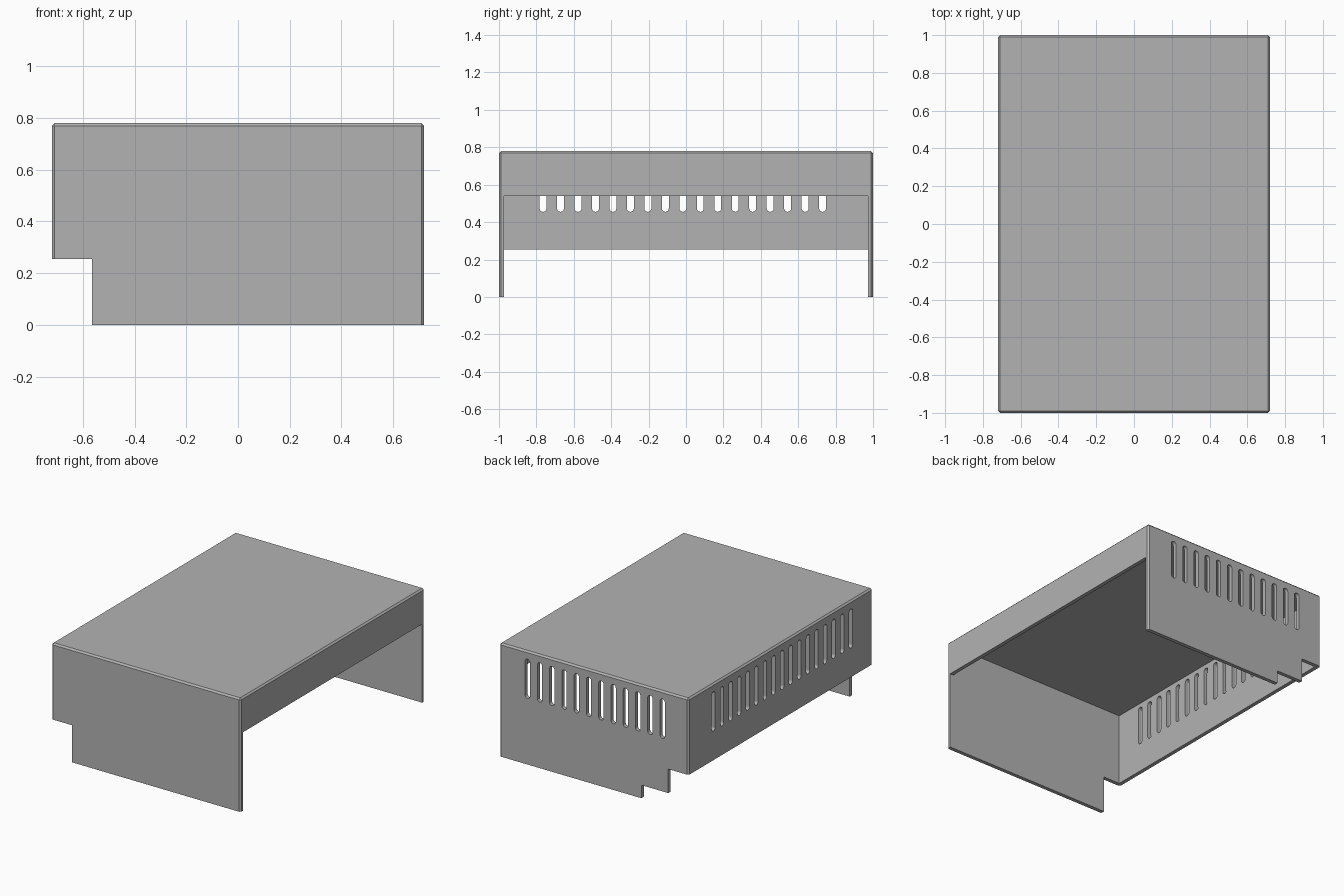
import bpy, bmesh, math
from mathutils import Matrix, Vector

if "Cube" in bpy.data.objects:
    bpy.data.objects.remove(bpy.data.objects["Cube"])

HX, HY, H = 0.72, 1.0, 0.78      # half width, half depth, height
WALL, BEND = 0.027, 0.011        # sheet thickness, outer bend chamfer
SLOT_LOW, SLOT_HIGH, SLOT_R = 0.455, 0.725, 0.0185
PITCH = 0.0934

grey = bpy.data.materials.new("sheet grey")
grey.diffuse_color = (0.45, 0.45, 0.45, 1)
grey.use_nodes = True
grey.node_tree.nodes["Principled BSDF"].inputs["Base Color"].default_value = grey.diffuse_color


def add_box(bm, lo, hi):
    lo, hi = Vector(lo), Vector(hi)
    mat = Matrix.Translation((lo + hi) / 2) @ Matrix.Diagonal((*(hi - lo), 1))
    bmesh.ops.create_cube(bm, size=1, matrix=mat)


def add_slot(bm, centre, along, normal):
    """Upright round-ended prism passing through a wall."""
    outline = []
    for zc, start in ((SLOT_HIGH - SLOT_R, 0), (SLOT_LOW + SLOT_R, math.pi)):
        for i in range(9):
            a = start + math.pi * i / 8
            outline.append(centre + along * SLOT_R * math.cos(a)
                           + Vector((0, 0, zc + SLOT_R * math.sin(a))))
    face = bm.faces.new([bm.verts.new(p - normal * 0.06) for p in outline])
    ext = bmesh.ops.extrude_face_region(bm, geom=[face])
    moved = [v for v in ext["geom"] if isinstance(v, bmesh.types.BMVert)]
    bmesh.ops.translate(bm, verts=moved, vec=normal * 0.12)


def finish(bm, name):
    bmesh.ops.recalc_face_normals(bm, faces=bm.faces)
    mesh = bpy.data.meshes.new(name)
    bm.to_mesh(mesh)
    bm.free()
    mesh.materials.append(grey)
    obj = bpy.data.objects.new(name, mesh)
    bpy.context.collection.objects.link(obj)
    return obj


def cut(target, bm):
    """Subtract a cutter mesh from the target, then discard the cutter."""
    cutter = finish(bm, "cutter")
    cutter.hide_render = True
    mod = target.modifiers.new("cut", "BOOLEAN")
    mod.operation, mod.solver, mod.object = "DIFFERENCE", "EXACT", cutter
    bpy.context.view_layer.objects.active = target
    bpy.ops.object.modifier_apply(modifier=mod.name)
    bpy.data.objects.remove(cutter)


# Outer block with chamfered bends on the top and the four corners
bm = bmesh.new()
add_box(bm, (-HX, -HY, 0), (HX, HY, H))
bends = [e for e in bm.edges if max(v.co.z for v in e.verts) > 0.1]
bmesh.ops.bevel(bm, geom=bends, offset=BEND, segments=1, affect="EDGES")
cover = finish(bm, "folded_cover")

boxes = [
    # hollow interior
    ((-HX + WALL, -HY + WALL, -1), (HX - WALL, HY - WALL, H - WALL)),
    # low left side, stepping into the front and back walls
    ((-1, -2, -1), (-0.565, 2, 0.255)),
    # shallow step in the back wall
    ((-0.7, 0.9, -1), (-0.36, 1.1, 0.09)),
    # large opening in the right wall
    ((0.6, -HY + WALL, -1), (1, HY - WALL, 0.54)),
]
for lo, hi in boxes:
    bm = bmesh.new()
    add_box(bm, lo, hi)
    cut(cover, bm)

# Ventilation slots: seventeen on the left wall, twelve on the back wall
bm = bmesh.new()
X, Y = Vector((1, 0, 0)), Vector((0, 1, 0))
for i in range(17):
    add_slot(bm, Vector((-HX, -0.017 + (i - 8) * PITCH, 0)), Y, X)
for i in range(12):
    add_slot(bm, Vector((-0.007 + (i - 5.5) * PITCH, HY, 0)), X, Y)
cut(cover, bm)
